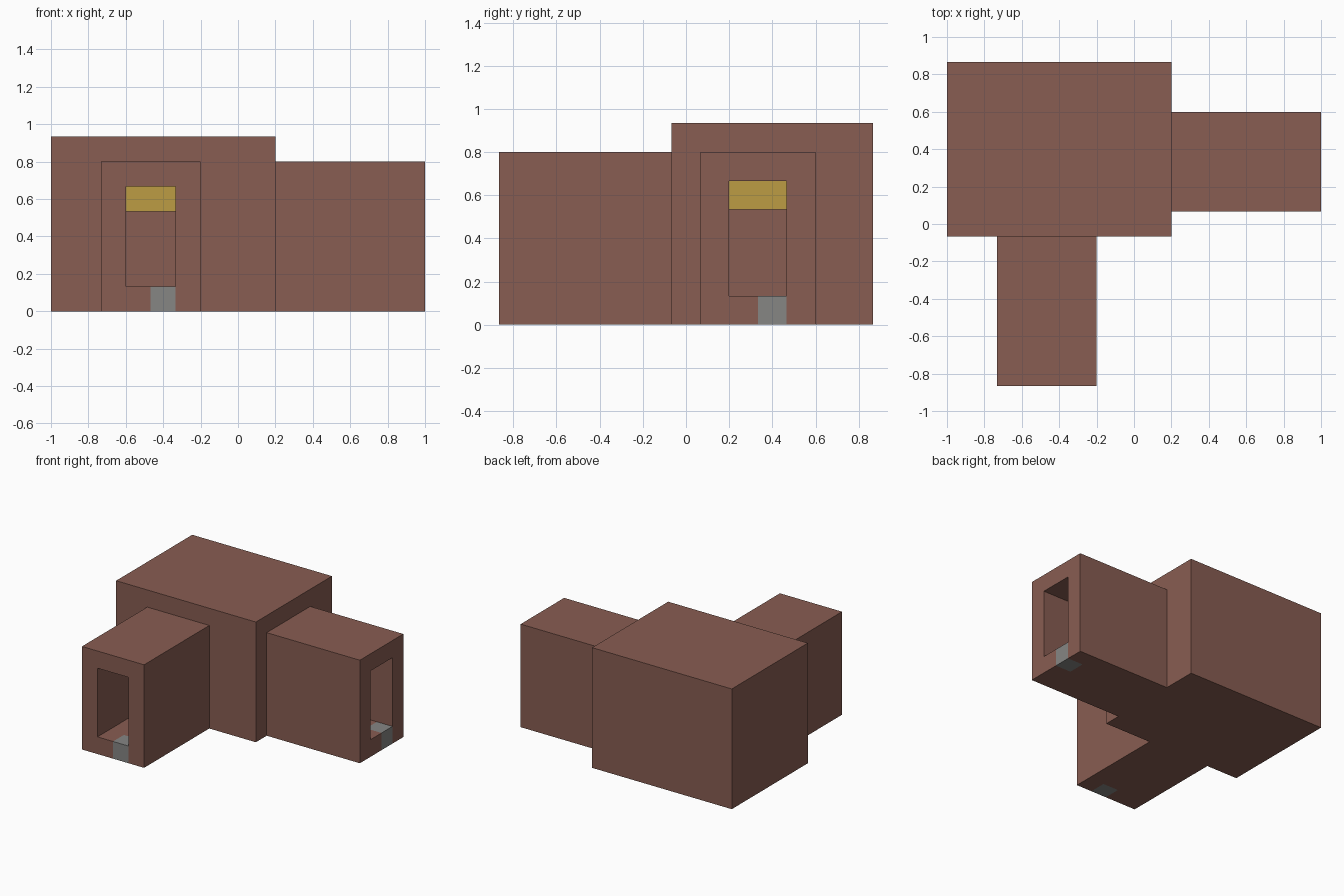
import bpy
from mathutils import Vector

U = 2 / 15                                  # one building block
ORIGIN = Vector((-7.5, -6.5, 0))            # block grid corner

if "Cube" in bpy.data.objects:
    bpy.data.objects.remove(bpy.data.objects["Cube"])


def material(name, *rgb):
    colour = [(c / 255 / 12.92 if c < 11 else ((c / 255 + 0.055) / 1.055) ** 2.4) for c in rgb] + [1]
    mat = bpy.data.materials.new(name)
    mat.use_nodes = True
    mat.diffuse_color = colour
    bsdf = mat.node_tree.nodes["Principled BSDF"]
    bsdf.inputs["Base Color"].default_value = colour
    bsdf.inputs["Roughness"].default_value = 0.9
    return mat


brown = material("brown clay", 136, 93, 82)
grey = material("grey stone", 134, 134, 132)
yellow = material("yellow lamp", 188, 156, 68)


def block(name, mat, low, high):
    """Box between two corners given in block units."""
    low, high = Vector(low) + ORIGIN, Vector(high) + ORIGIN
    bpy.ops.mesh.primitive_cube_add(size=1, location=(low + high) / 2 * U)
    obj = bpy.context.object
    obj.name = name
    obj.scale = (high - low) * U
    bpy.ops.object.transform_apply(location=True, rotation=False, scale=True)
    obj.data.materials.append(mat)
    return obj


def combine(target, operation, tool):
    """Apply a boolean and discard its tool."""
    tool.hide_render = True
    mod = target.modifiers.new(operation.title(), 'BOOLEAN')
    mod.operation = operation
    mod.solver = 'EXACT'
    mod.object = tool
    bpy.context.view_layer.objects.active = target
    bpy.ops.object.modifier_apply(modifier=mod.name)
    bpy.data.objects.remove(tool)


# Outer walls: main room with a hall to the front and one to the side
shell = block("house_walls", brown, (0, 6, 0), (9, 13, 7))
combine(shell, 'UNION', block("front_hall", brown, (2, 0, 0), (6, 6.5, 6)))
combine(shell, 'UNION', block("side_hall", brown, (8.5, 7, 0), (15, 11, 6)))

# Hollow room, passages and threshold notches
for low, high in (
    ((1, 7, 1), (8, 12, 6)),
    ((3, -1, 1), (5, 7.5, 5)),
    ((7.5, 8, 1), (16, 10, 5)),
    ((4, -1, -1), (5, 1, 1.5)),
    ((14, 9, -1), (16, 10, 1.5)),
):
    combine(shell, 'DIFFERENCE', block("cutter", brown, low, high))

# Stone thresholds at both doorways
block("front_threshold", grey, (4, 0, 0), (5, 1, 1))
block("side_threshold", grey, (14, 9, 0), (15, 10, 1))

# Lamp hanging from the room ceiling
block("ceiling_lamp", yellow, (3, 8, 4), (6, 11, 6))
